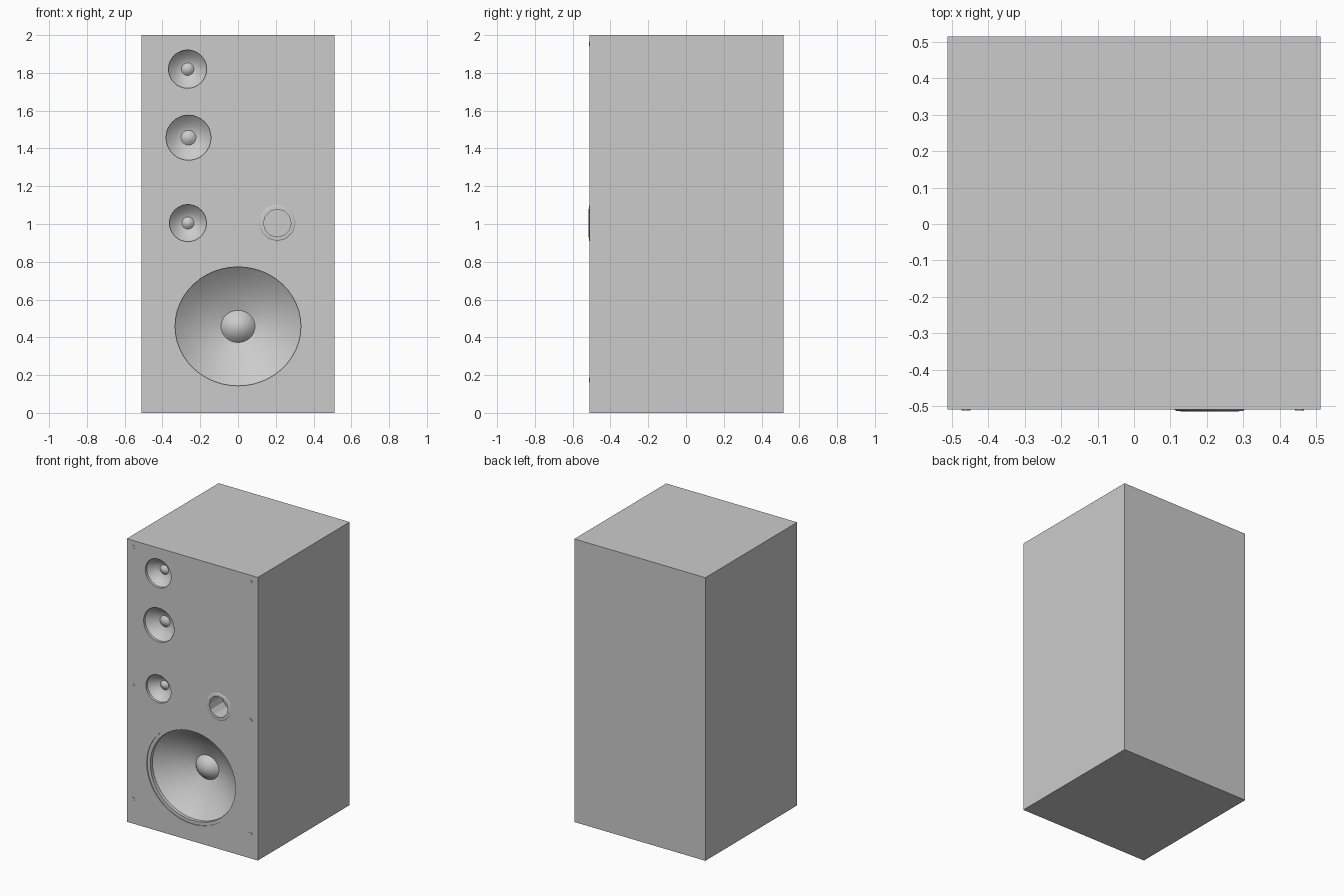
import bpy
import bmesh
from math import cos, sin, tau, radians

if "Cube" in bpy.data.objects:
    bpy.data.objects.remove(bpy.data.objects["Cube"], do_unlink=True)

FRONT, BACK, HALF_W, HEIGHT = -0.51, 0.515, 0.512, 2.0


def finish(name, bm):
    mesh = bpy.data.meshes.new(name)
    bm.to_mesh(mesh)
    bm.free()
    obj = bpy.data.objects.new(name, mesh)
    bpy.context.collection.objects.link(obj)
    return obj


def activate(obj):
    bpy.ops.object.select_all(action="DESELECT")
    obj.select_set(True)
    bpy.context.view_layer.objects.active = obj


def lathe(name, x, z, profile, sides, squash=1.0, angle=30):
    """Spin (radius, depth behind the front panel) points about the y axis."""
    bm = bmesh.new()
    rows = []
    for r, depth in profile:
        count = sides if r > 0 else 1
        rows.append([bm.verts.new((x + r * cos(tau * k / sides), FRONT + depth,
                                   z + r * squash * sin(tau * k / sides)))
                     for k in range(count)])
    for a, b in zip(rows, rows[1:]):
        for k in range(sides):
            n = (k + 1) % sides
            if len(b) == 1:
                bm.faces.new((a[k], a[n], b[0]))
            elif len(a) == 1:
                bm.faces.new((a[0], b[n], b[k]))
            else:
                bm.faces.new((a[k], a[n], b[n], b[k]))
    obj = finish(name, bm)
    activate(obj)
    bpy.ops.object.shade_smooth_by_angle(angle=radians(angle))
    return obj


# Cabinet
bm = bmesh.new()
bmesh.ops.create_cube(bm, size=1)
for v in bm.verts:
    v.co = (v.co.x * 2 * HALF_W, BACK if v.co.y > 0 else FRONT,
            (v.co.z + 0.5) * HEIGHT)
cabinet = finish("cabinet", bm)


def cut_hole(x, z, r, depth, sides, squash=1.0):
    cutter = lathe("hole_cutter", x, z,
                   [(0, depth), (r, depth), (r, -0.05), (0, -0.05)], sides, squash)
    cutter.hide_render = True
    mod = cabinet.modifiers.new("hole", "BOOLEAN")
    mod.operation, mod.solver, mod.object = "DIFFERENCE", "EXACT", cutter
    activate(cabinet)
    bpy.ops.object.modifier_apply(modifier=mod.name)
    bpy.data.objects.remove(cutter, do_unlink=True)


# Woofer: rim, surround step, cone and dust cap
rim = 0.357
cut_hole(0, 0.458, rim, 0.25, 48, 0.945)
lathe("woofer", 0, 0.458,
      [(rim, 0), (rim, 0.006), (0.333, 0.006), (0.333, 0.03), (0.29, 0.065),
       (0.23, 0.105), (0.16, 0.143), (0.09, 0.168), (0.07, 0.147),
       (0.045, 0.131), (0.02, 0.122), (0, 0.12)], 48, 0.945)

# Small drivers: name, x, z, radius
for name, x, z, r in (("tweeter", -0.267, 1.82, 0.101),
                      ("upper_midrange", -0.262, 1.457, 0.119),
                      ("lower_midrange", -0.265, 1.005, 0.098)):
    cut_hole(x, z, r, 0.12, 32)
    lathe(name, x, z,
          [(r, 0), (r, 0.018), (r * 0.85, 0.034), (r * 0.65, 0.052),
           (r * 0.45, 0.065), (r * 0.33, 0.069), (r * 0.2, 0.058),
           (r * 0.1, 0.053), (0, 0.052)], 32)

# Bass port with low flange
cut_hole(0.208, 1.005, 0.085, 0.2, 12)
lathe("bass_port", 0.208, 1.005,
      [(0.097, 0), (0.091, -0.004), (0.073, -0.005), (0.073, 0.14), (0, 0.14)],
      12, angle=25)

# Panel screws
for z in (0.175, 0.975, 1.955):
    for side, x in (("right", -0.462), ("left", 0.455)):
        lathe(f"panel_screw_{side}", x, z,
              [(0.012, 0), (0.012, -0.003), (0, -0.003)], 10)
